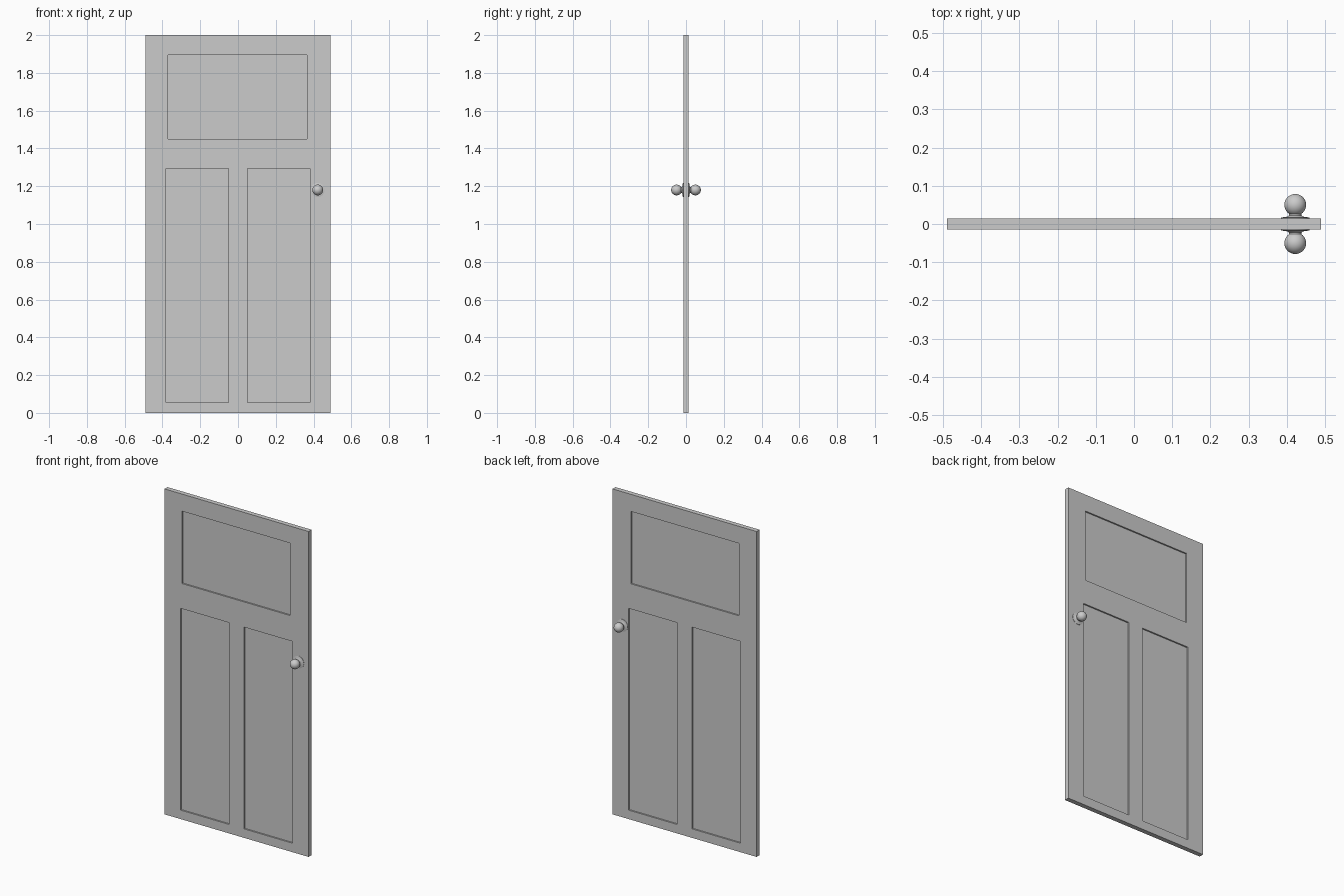
import bpy, bmesh, math
from mathutils import Matrix

if "Cube" in bpy.data.objects:
    bpy.data.objects.remove(bpy.data.objects["Cube"])

HALF_W, HEIGHT, HALF_T, DEPTH = 0.49, 2.0, 0.0145, 0.009
# recessed panels: x0, x1, z0, z1
PANELS = [(-0.37, 0.365, 1.45, 1.895),
          (-0.38, -0.05, 0.055, 1.295),
          (0.05, 0.38, 0.055, 1.295)]
KNOB_X, KNOB_Z = 0.422, 1.18


def make_object(name, bm):
    mesh = bpy.data.meshes.new(name)
    bm.to_mesh(mesh)
    bm.free()
    obj = bpy.data.objects.new(name, mesh)
    bpy.context.collection.objects.link(obj)
    return obj


def add_box(bm, x0, x1, y0, y1, z0, z1):
    mat = Matrix.Translation(((x0 + x1) / 2, (y0 + y1) / 2, (z0 + z1) / 2))
    mat = mat @ Matrix.Diagonal((x1 - x0, y1 - y0, z1 - z0, 1))
    bmesh.ops.create_cube(bm, size=1, matrix=mat)


# Door slab
bm = bmesh.new()
add_box(bm, -HALF_W, HALF_W, -HALF_T, HALF_T, 0, HEIGHT)
door = make_object("door_slab", bm)

# Panel recesses cut into both faces
bm = bmesh.new()
for x0, x1, z0, z1 in PANELS:
    for s in (-1, 1):
        ya, yb = sorted((s * (HALF_T - DEPTH), s * (HALF_T + 0.05)))
        add_box(bm, x0, x1, ya, yb, z0, z1)
cutter = make_object("panel_cutter", bm)
cut = door.modifiers.new("panels", 'BOOLEAN')
cut.operation, cut.solver, cut.object = 'DIFFERENCE', 'EXACT', cutter
bpy.context.view_layer.objects.active = door
door.select_set(True)
bpy.ops.object.modifier_apply(modifier=cut.name)
bpy.data.objects.remove(cutter)

# Knob profile (radius, distance from door face): rosette, neck, ball
profile = [(0.037, -0.001), (0.037, 0.002), (0.030, 0.0035), (0.020, 0.005),
           (0.016, 0.008), (0.016, 0.011)]
BALL_R, BALL_Y = 0.0285, 0.0355
start = math.asin(0.016 / BALL_R)
for i in range(15):
    a = start + (math.pi - start) * i / 14
    profile.append((max(BALL_R * math.sin(a), 0), BALL_Y - BALL_R * math.cos(a)))


def make_knob(name, side):
    bm = bmesh.new()
    verts = [bm.verts.new((r, side * (HALF_T + d), 0)) for r, d in profile]
    edges = [bm.edges.new(pair) for pair in zip(verts, verts[1:])]
    bmesh.ops.spin(bm, geom=verts + edges, cent=(0, 0, 0), axis=(0, 1, 0),
                   angle=2 * math.pi, steps=32)
    bmesh.ops.remove_doubles(bm, verts=bm.verts, dist=0.00005)
    bmesh.ops.recalc_face_normals(bm, faces=bm.faces)
    knob = make_object(name, bm)
    knob.location = (KNOB_X, 0, KNOB_Z)
    bpy.ops.object.select_all(action='DESELECT')
    knob.select_set(True)
    bpy.context.view_layer.objects.active = knob
    bpy.ops.object.shade_smooth_by_angle(angle=math.radians(35))


make_knob("front_knob", -1)
make_knob("back_knob", 1)
